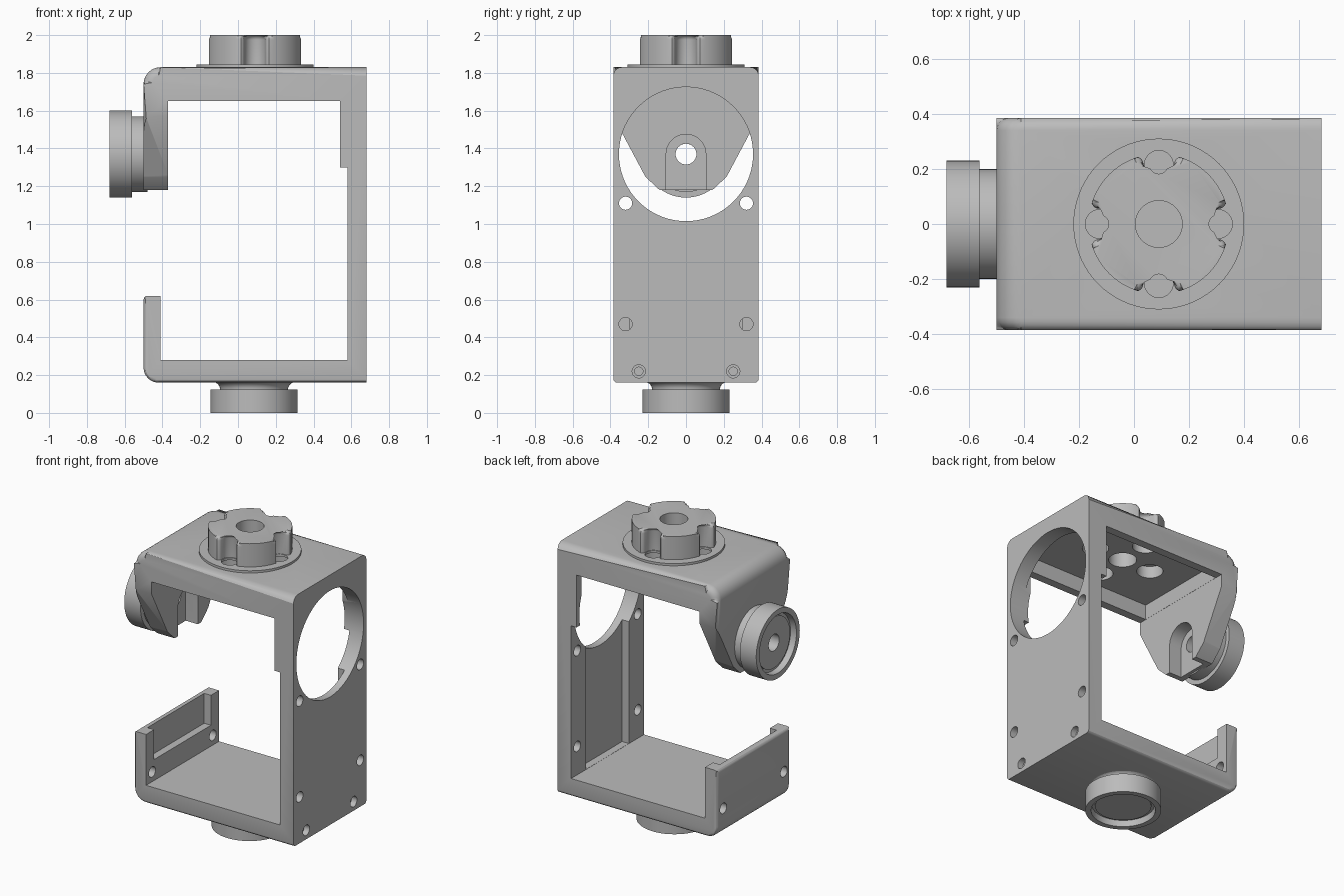
import bpy, bmesh, math
from mathutils import Matrix, Vector

if "Cube" in bpy.data.objects:
    bpy.data.objects.remove(bpy.data.objects["Cube"], do_unlink=True)

grey = bpy.data.materials.new("light_grey")
grey.use_nodes = True
grey.diffuse_color = (0.5, 0.5, 0.5, 1)
grey.node_tree.nodes["Principled BSDF"].inputs["Base Color"].default_value = (0.5, 0.5, 0.5, 1)

W = 0.385      # half width of the frame
KX = 0.09      # centre of the top and bottom knobs
AXLE = 1.37    # height of the side knob and big window


def make(name, bm):
    bmesh.ops.recalc_face_normals(bm, faces=bm.faces)
    mesh = bpy.data.meshes.new(name)
    bm.to_mesh(mesh)
    bm.free()
    mesh.materials.append(grey)
    ob = bpy.data.objects.new(name, mesh)
    bpy.context.collection.objects.link(ob)
    return ob


def prism_bm(points, lo, hi, axis):
    """Extrude a 2D outline along an axis; the outline uses the other two axes."""
    place = {"x": lambda p, d: (d, p[0], p[1]),
             "y": lambda p, d: (p[0], d, p[1]),
             "z": lambda p, d: (p[0], p[1], d)}[axis]
    bm = bmesh.new()
    a = [bm.verts.new(place(p, lo)) for p in points]
    b = [bm.verts.new(place(p, hi)) for p in points]
    bm.faces.new(a)
    bm.faces.new(b[::-1])
    for i in range(len(a)):
        j = (i + 1) % len(a)
        bm.faces.new((a[i], b[i], b[j], a[j]))
    return bm


def prism(name, points, lo, hi, axis):
    return make(name, prism_bm(points, lo, hi, axis))


def arc(cx, cy, r, start, end, n=10):
    angles = [math.radians(start + (end - start) * i / n) for i in range(n + 1)]
    return [(cx + r * math.cos(a), cy + r * math.sin(a)) for a in angles]


def rod(r, u, v, lo, hi, axis, n=40):
    return prism("cutter", arc(u, v, r, 0, 360, n)[:-1], lo, hi, axis)


def box(x, y, z):
    return prism("cutter", [(x[0], y[0]), (x[1], y[0]), (x[1], y[1]), (x[0], y[1])], *z, "z")


def lathe(name, profile, matrix, closed=False):
    bm = bmesh.new()
    vs = [bm.verts.new((r, 0, h)) for r, h in profile]
    pairs = list(zip(vs, vs[1:] + vs[:1])) if closed else list(zip(vs, vs[1:]))
    edges = [bm.edges.new(p) for p in pairs]
    bmesh.ops.spin(bm, geom=vs + edges, cent=(0, 0, 0), axis=(0, 0, 1),
                   angle=math.tau, steps=72, use_merge=True)
    bmesh.ops.remove_doubles(bm, verts=bm.verts, dist=1e-5)
    bm.transform(matrix)
    return make(name, bm)


def cut(ob, cutters):
    for c in cutters:
        c.hide_render = True
        mod = ob.modifiers.new("cut", "BOOLEAN")
        mod.operation, mod.solver, mod.object = "DIFFERENCE", "EXACT", c
    deps = bpy.context.evaluated_depsgraph_get()
    mesh = bpy.data.meshes.new_from_object(ob.evaluated_get(deps))
    ob.modifiers.clear()
    ob.data = mesh
    for c in cutters:
        bpy.data.objects.remove(c, do_unlink=True)


# Frame: C-shaped side outline with rounded outer corners
outline = ([(0.68, 0.16), (0.68, 1.83)] + arc(-0.41, 1.74, 0.09, 90, 180, 8)
           + [(-0.5, 1.18), (-0.37, 1.18), (-0.37, 1.65), (0.54, 1.65), (0.54, 1.3),
              (0.58, 1.3), (0.58, 0.28), (-0.41, 0.28), (-0.41, 0.62)]
           + arc(-0.48, 0.6, 0.02, 90, 180, 3) + arc(-0.42, 0.24, 0.08, 180, 270, 8))
bm = prism_bm(outline, -W, W, "y")


def outer_edges(low, high):
    found = []
    for e in bm.edges:
        a, b = (v.co for v in e.verts)
        m = (a + b) / 2
        outside = m.z > 1.74 or m.z < 0.24 or m.x < -0.42
        if abs(a.y - b.y) < 1e-4 and outside and low < m.z < high and m.x < 0.67 \
                and abs(m.z - 1.18) > 0.001 and abs(m.z - 0.62) > 0.001:
            found.append(e)
    return found


bmesh.ops.bevel(bm, geom=outer_edges(1, 2), offset=0.045, segments=4, profile=0.5, affect="EDGES")
bmesh.ops.bevel(bm, geom=outer_edges(0, 0.61), offset=0.02, segments=3, profile=0.5, affect="EDGES")
frame = make("frame", bm)

# Pockets, window, slot and holes of the frame
cutters = [
    box((-0.369, 0.58), (-0.33, 0.33), (1.3, 1.75)),     # underside of the top
    box((0.53, 0.63), (-0.225, 0.225), (0.281, 1.4)),    # channel of the upright
    box((-0.46, -0.4), (-0.3, 0.3), (0.42, 0.7)),        # inside of the lip
    rod(0.355, 0, AXLE, 0.5, 0.8, "x", 72),              # big window
    rod(0.055, 0, AXLE, -0.6, -0.3, "x"),                # axle hole
    prism("cutter", [(-0.105, 1.1), (0.105, 1.1)] + arc(0, AXLE, 0.105, 0, 180, 20),
          -0.46, -0.3, "x"),                             # open slot
    rod(0.085, KX, 0, 1.7, 1.9, "z"),
]
for s in (-1, 1):
    cutters += [rod(0.035, s * 0.32, z, 0.5, 0.8, "x", 24) for z in (0.47, 1.11)]
    cutters += [rod(0.035, s * 0.25, 0.22, 0.64, 0.8, "x", 24),
                rod(0.022, s * 0.25, 0.22, 0.58, 0.65, "x", 24),
                rod(0.035, s * 0.32, 0.345, -0.6, -0.3, "x", 24)]
    # sloping sides of the arm
    cutters.append(prism("cutter", [(s * 0.14, 1.1), (s * 0.14, 1.18), (s * 0.215, 1.25),
                                    (s * 0.396, 1.59), (s * 0.5, 1.59), (s * 0.5, 1.1)],
                         -0.6, -0.3, "x"))
spots = [(KX + 0.215 * math.cos(a), 0.215 * math.sin(a))
         for a in (i * math.pi / 2 for i in range(4))]
cutters += [rod(0.08, x, y, 1.7, 1.9, "z") for x, y in spots]
cut(frame, cutters)

# Top flange with its holes
flange = prism("top_flange", arc(KX, 0, 0.31, 0, 360, 72)[:-1], 1.83, 1.845, "z")
cut(flange, [rod(0.052, x, y, 1.8, 1.9, "z") for x, y in spots]
    + [rod(0.085, KX, 0, 1.8, 1.9, "z")])

# Top knob: round outline with four notches and a rounded upper rim
quarter = ([(0.225, 0.057), (0.233, 0.061), (0.239, 0.067)]
           + arc(0, 0, 0.255, 17, 73, 16)
           + [(0.067, 0.239), (0.061, 0.233), (0.057, 0.225)]
           + arc(0, 0.215, 0.058, -10, -170, 14)[1:-1] + [(-0.057, 0.225)])
points = []
for i in range(4):
    turn = Matrix.Rotation(i * math.pi / 2, 2)
    points += [turn @ Vector(p) for p in quarter[:-1]]
bm = prism_bm([(p.x + KX, p.y) for p in points], 1.845, 2.0, "z")
rim = [e for e in bm.edges if all(v.co.z > 1.99 for v in e.verts)]
bmesh.ops.bevel(bm, geom=rim, offset=0.025, segments=4, profile=0.5, affect="EDGES")
top_knob = make("top_knob", bm)
cut(top_knob, [rod(0.085, KX, 0, 1.8, 2.1, "z")])

# Side knob: stepped ring with a recessed face and a through hole
side = Matrix.Translation((0, 0, AXLE)) @ Matrix.Rotation(-math.pi / 2, 4, "Y")
side_knob = lathe("side_knob", [
    (0.055, 0.48), (0.2, 0.48), (0.2, 0.56), (0.23, 0.56), (0.23, 0.68), (0.195, 0.68),
    (0.19, 0.64), (0.17, 0.64), (0.17, 0.65), (0.055, 0.65)], side, closed=True)

# Bottom knob: flared neck, cup rim and recessed face
flare = [(0.225 - 0.045 * math.sin(a), 0.165 - 0.04 * (1 - math.cos(a)))
         for a in (i * math.pi / 16 for i in range(9))]
bottom_knob = lathe("bottom_knob", [(0, 0.165)] + flare + [
    (0.23, 0.125), (0.23, 0), (0.195, 0), (0.19, 0.04), (0.17, 0.04), (0.17, 0.03), (0, 0.03)],
    Matrix.Translation((KX - 0.005, 0, 0)))

# Smooth curved surfaces, keep hard edges
bpy.ops.object.select_all(action="DESELECT")
for ob in (frame, flange, top_knob, side_knob, bottom_knob):
    ob.select_set(True)
bpy.context.view_layer.objects.active = frame
bpy.ops.object.shade_smooth_by_angle(angle=math.radians(30))
